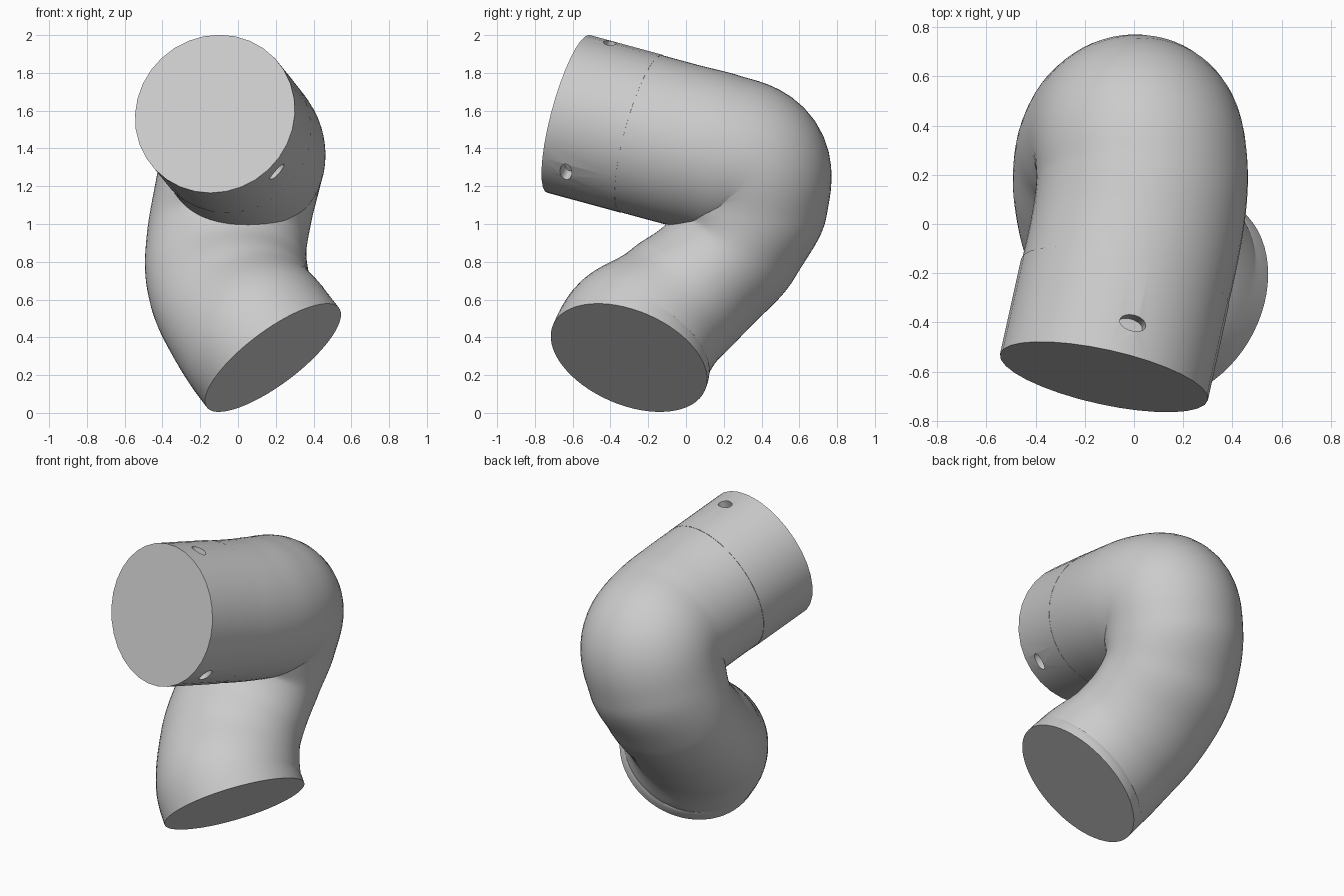
import bpy, bmesh, math
from mathutils import Vector, Matrix
from mathutils.geometry import interpolate_bezier

cube = bpy.data.objects.get("Cube")
if cube:
    bpy.data.objects.remove(cube, do_unlink=True)

grey = bpy.data.materials.new("plain grey")
grey.use_nodes = True
grey.diffuse_color = (0.6, 0.6, 0.6, 1)
grey.node_tree.nodes["Principled BSDF"].inputs["Base Color"].default_value = (0.6, 0.6, 0.6, 1)

SIDES, STEPS = 32, 8
R_COLLAR, R_BODY, R_FOOT = 0.433, 0.43, 0.438
collar_end = Vector((-0.122, -0.622, 1.583))
collar_axis = Vector((0.209, 0.944, -0.257)).normalized()   # points into the body
foot_end = Vector((0.185, -0.302, 0.292))
foot_axis = Vector((-0.56, 0.32, 0.745)).normalized()       # points into the body


def add_object(name, bm):
    mesh = bpy.data.meshes.new(name)
    bm.to_mesh(mesh)
    bm.free()
    obj = bpy.data.objects.new(name, mesh)
    bpy.context.collection.objects.link(obj)
    return obj


def make_active(obj):
    bpy.ops.object.select_all(action='DESELECT')
    obj.select_set(True)
    bpy.context.view_layer.objects.active = obj


def finish(obj):
    obj.data.materials.clear()
    obj.data.materials.append(grey)
    make_active(obj)
    bpy.ops.object.shade_smooth_by_angle(angle=math.radians(35))


def rod(name, start, direction, length, radius, sides):
    """Solid cylinder from a start point along a direction."""
    bm = bmesh.new()
    turn = direction.to_track_quat('Z', 'Y').to_matrix().to_4x4()
    place = Matrix.Translation(start + direction * length / 2) @ turn
    bmesh.ops.create_cone(bm, cap_ends=True, segments=sides, radius1=radius,
                          radius2=radius, depth=length, matrix=place)
    return add_object(name, bm)


def sweep(name, path, tangents, sizes):
    """Closed tube of oval rings; sizes give half width and half depth."""
    bm = bmesh.new()
    rings = []
    for point, tan, (width, depth) in zip(path, tangents, sizes):
        across = Vector((1, 0, 0))
        across = (across - tan * across.dot(tan)).normalized()
        back = tan.cross(across)
        ring = []
        for k in range(SIDES * 2):
            a = math.pi * k / SIDES
            offset = across * width * math.cos(a) + back * depth * math.sin(a)
            ring.append(bm.verts.new(point + offset))
        rings.append(ring)
    for low, high in zip(rings, rings[1:]):
        for k in range(len(low)):
            j = (k + 1) % len(low)
            bm.faces.new((low[k], low[j], high[j], high[k]))
    bm.faces.new(rings[0][::-1])
    bm.faces.new(rings[-1])
    return add_object(name, bm)


# Bent body: centre line from inside the collar, round the elbow, to the foot.
# Each knot has a point and a half width and half depth.
knots = [(collar_end + collar_axis * 0.3, R_BODY, R_BODY),
         (collar_end + collar_axis * 0.62, R_BODY, R_BODY),
         (Vector((0.033, 0.17, 1.37)), R_BODY, R_BODY),
         (Vector((0.017, 0.33, 1.3)), R_BODY, R_BODY),
         (Vector((-0.025, 0.34, 1.11)), 0.425, 0.41),
         (Vector((-0.06, 0.27, 0.905)), 0.425, 0.36),
         (Vector((-0.06, 0.13, 0.74)), 0.43, 0.35),
         (Vector((-0.015, -0.055, 0.58)), 0.43, 0.37),
         (foot_end + foot_axis * 0.13, R_FOOT, 0.428),
         (foot_end, R_FOOT, R_FOOT)]
points = [k[0] for k in knots]
dirs = [(b - a).normalized() for a, b in zip(points, points[2:])]
dirs = [collar_axis] + dirs + [-foot_axis]
path, sizes = [], []
for i in range(len(knots) - 1):
    a, b = points[i], points[i + 1]
    reach = (b - a).length / 3
    path += interpolate_bezier(a, a + dirs[i] * reach, b - dirs[i + 1] * reach, b, STEPS + 1)[:-1]
    for s in range(STEPS):
        t = s / STEPS
        t = t * t * (3 - 2 * t)
        sizes.append([p + (q - p) * t for p, q in zip(knots[i][1:], knots[i + 1][1:])])
path.append(foot_end)
sizes.append(knots[-1][1:])
tangents = [(b - a).normalized() for a, b in zip(path, path[2:])]
tangents = [collar_axis] + tangents + [-foot_axis]

# Even out the turning so the elbow and foot bend without ridges
for _ in range(12):
    inner = [(a + b * 2 + c).normalized()
             for a, b, c in zip(tangents, tangents[1:], tangents[2:])]
    tangents = [collar_axis] + inner + [-foot_axis]
finish(sweep("bent_body", path, tangents, sizes))

# Collar with two oval screw holes, on the top and on the lower left
collar = rod("collar", collar_end, collar_axis, 0.41, R_COLLAR, SIDES)
upward = Vector((0, 0, 1))
upward = (upward - collar_axis * upward.dot(collar_axis)).normalized()
hole_centre = collar_end + collar_axis * 0.135
flatten = (Matrix.Translation(hole_centre) @ Matrix.Scale(0.6, 4, collar_axis)
           @ Matrix.Translation(-hole_centre))
for angle in (9, 131):
    out = Matrix.Rotation(math.radians(angle), 3, collar_axis) @ upward
    cutter = rod("hole_cutter", hole_centre + out * 0.36, out, 0.2, 0.055, 20)
    cutter.data.transform(flatten)
    cutter.hide_render = True
    cut = collar.modifiers.new("hole", 'BOOLEAN')
    cut.operation = 'DIFFERENCE'
    cut.solver = 'EXACT'
    cut.object = cutter
    make_active(collar)
    bpy.ops.object.modifier_apply(modifier=cut.name)
    bpy.data.objects.remove(cutter, do_unlink=True)
finish(collar)
